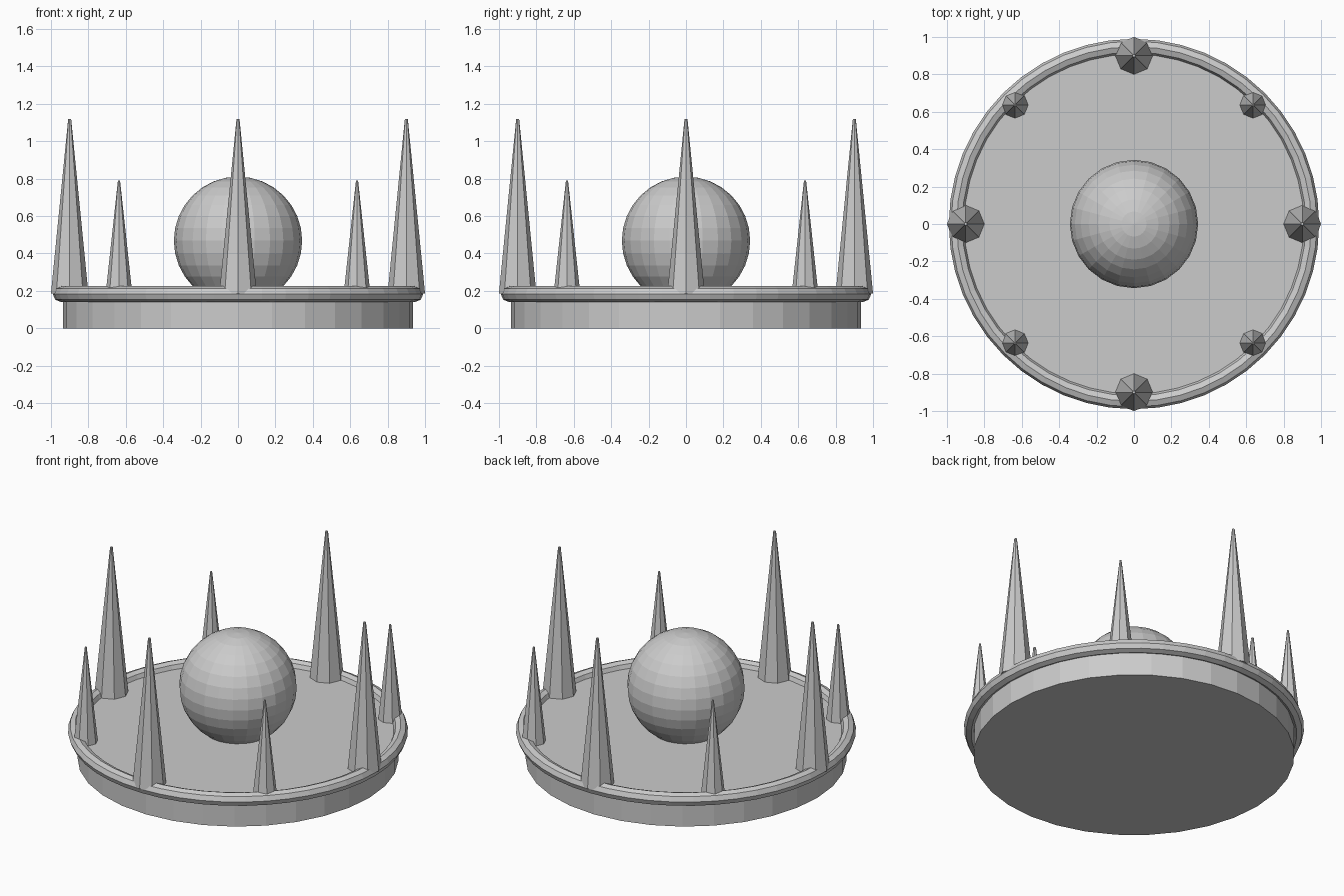
import bpy
from math import cos, sin, radians

cube = bpy.data.objects.get("Cube")
if cube:
    bpy.data.objects.remove(cube, do_unlink=True)

# One plain grey for every part
grey = bpy.data.materials.new("plain_grey")
grey.use_nodes = True
grey.diffuse_color = (0.6, 0.6, 0.6, 1)
grey.node_tree.nodes["Principled BSDF"].inputs["Base Color"].default_value = (0.6, 0.6, 0.6, 1)

FLOOR = 0.187      # top of the base disc
SPIKE_RING = 0.9   # distance of the spikes from the centre


def finish(name):
    obj = bpy.context.object
    obj.name = name
    obj.data.materials.clear()
    obj.data.materials.append(grey)
    return obj


def spike(name, angle, radius, height):
    a = radians(angle)
    bpy.ops.mesh.primitive_cone_add(
        vertices=8, radius1=radius, radius2=radius * 0.08, depth=height,
        location=(SPIKE_RING * cos(a), SPIKE_RING * sin(a), FLOOR + height / 2))
    finish(name)


# Base disc
bpy.ops.mesh.primitive_cylinder_add(vertices=32, radius=0.935, depth=FLOOR,
                                    location=(0, 0, FLOOR / 2))
finish("base_disc")

# Rounded rim
bpy.ops.mesh.primitive_torus_add(major_segments=48, minor_segments=8,
                                 major_radius=0.948, minor_radius=0.042,
                                 location=(0, 0, 0.183))
finish("rim")

# Central ball, sunk slightly into the disc
bpy.ops.mesh.primitive_uv_sphere_add(segments=24, ring_count=16, radius=0.343,
                                     location=(0, 0, 0.468))
finish("ball")

# Tall spikes on the axes, short ones on the diagonals
for i in range(4):
    spike(f"tall_spike_{i + 1}", 90 * i, 0.1, 0.932)
    spike(f"short_spike_{i + 1}", 90 * i + 45, 0.071, 0.604)
